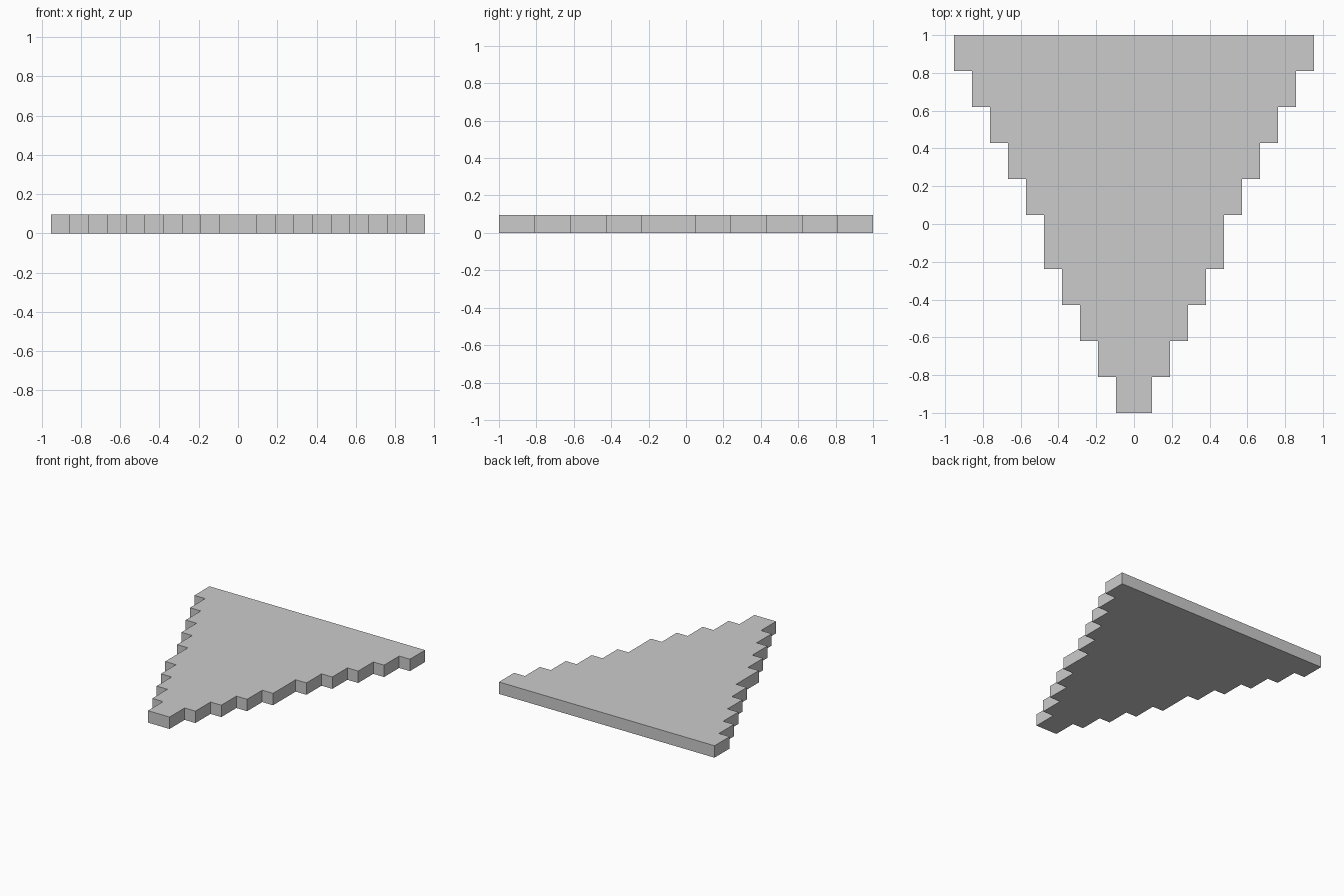
import bpy, bmesh

if "Cube" in bpy.data.objects:
    bpy.data.objects.remove(bpy.data.objects["Cube"])

U = 2 / 21                                  # one grid unit of the stepped plate
ROW_DEPTHS = [2, 2, 2, 2, 3, 2, 2, 2, 2, 2]  # front to back, in units

# Right-hand stepped edge: each row is one unit wider per side
right = []
y = -1.0
for i, depth in enumerate(ROW_DEPTHS, start=1):
    right += [(i * U, y), (i * U, y + depth * U)]
    y += depth * U

# Mirror the edge to close the outline
outline = right + [(-px, py) for px, py in reversed(right)]

# Stepped triangular plate, extruded up from the ground
bm = bmesh.new()
base = bm.faces.new([bm.verts.new((px, py, 0)) for px, py in outline])
ext = bmesh.ops.extrude_face_region(bm, geom=[base], use_keep_orig=True)
top = [v for v in ext["geom"] if isinstance(v, bmesh.types.BMVert)]
bmesh.ops.translate(bm, verts=top, vec=(0, 0, U))
bmesh.ops.recalc_face_normals(bm, faces=bm.faces)

mesh = bpy.data.meshes.new("stepped_plate")
bm.to_mesh(mesh)
bm.free()
plate = bpy.data.objects.new("stepped_plate", mesh)
bpy.context.collection.objects.link(plate)
